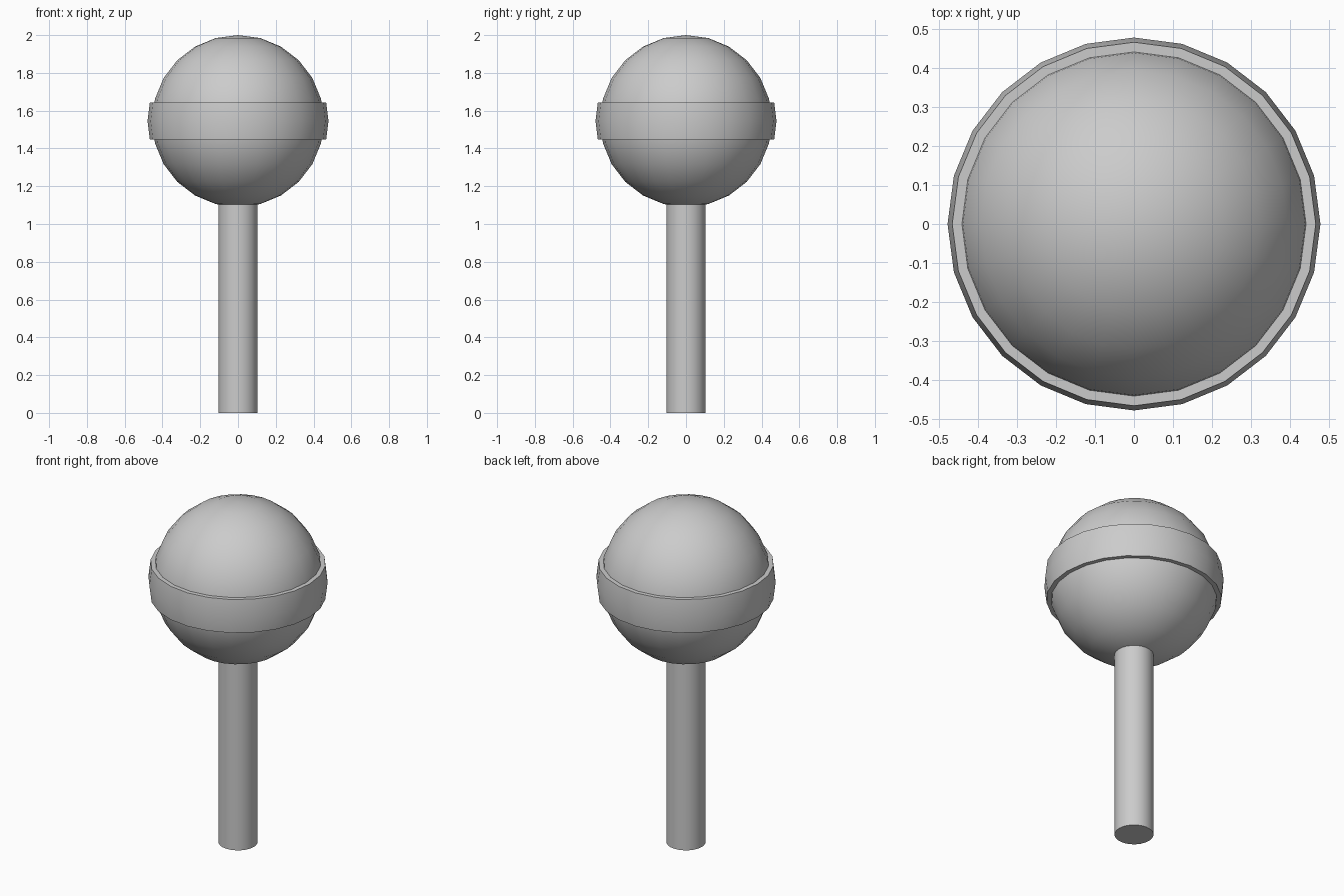
import bpy, bmesh, math

if "Cube" in bpy.data.objects:
    bpy.data.objects.remove(bpy.data.objects["Cube"])

SIDES = 24
CENTRE_Z = 1.545

grey = bpy.data.materials.new("plain_grey")
grey.diffuse_color = (0.6, 0.6, 0.6, 1)
grey.use_nodes = True
grey.node_tree.nodes["Principled BSDF"].inputs["Base Color"].default_value = grey.diffuse_color


def finish(obj, name, angle):
    obj.name = name
    obj.data.materials.append(grey)
    bpy.ops.object.select_all(action='DESELECT')
    obj.select_set(True)
    bpy.context.view_layer.objects.active = obj
    bpy.ops.object.shade_smooth_by_angle(angle=math.radians(angle))


# Straight handle, reaching just inside the ball
HANDLE_TOP = 1.12
bpy.ops.mesh.primitive_cylinder_add(vertices=SIDES, radius=0.104, depth=HANDLE_TOP,
                                    location=(0, 0, HANDLE_TOP / 2))
finish(bpy.context.object, "handle", 40)

# Round head
bpy.ops.mesh.primitive_uv_sphere_add(segments=SIDES, ring_count=12, radius=0.455,
                                     location=(0, 0, CENTRE_Z))
finish(bpy.context.object, "ball", 40)

# Raised band around the middle: closed cross-section turned around z
profile = [(0.43, -0.098), (0.467, -0.098), (0.479, 0), (0.467, 0.098), (0.43, 0.098)]
bm = bmesh.new()
rings = []
for i in range(SIDES):
    a = math.tau * i / SIDES
    rings.append([bm.verts.new((r * math.cos(a), r * math.sin(a), z)) for r, z in profile])
for i in range(SIDES):
    here, after = rings[i], rings[(i + 1) % SIDES]
    for j in range(len(profile)):
        k = (j + 1) % len(profile)
        bm.faces.new((here[j], after[j], after[k], here[k]))
bmesh.ops.recalc_face_normals(bm, faces=bm.faces)
mesh = bpy.data.meshes.new("band")
bm.to_mesh(mesh)
bm.free()
band = bpy.data.objects.new("band", mesh)
band.location.z = CENTRE_Z
bpy.context.collection.objects.link(band)
finish(band, "band", 40)
